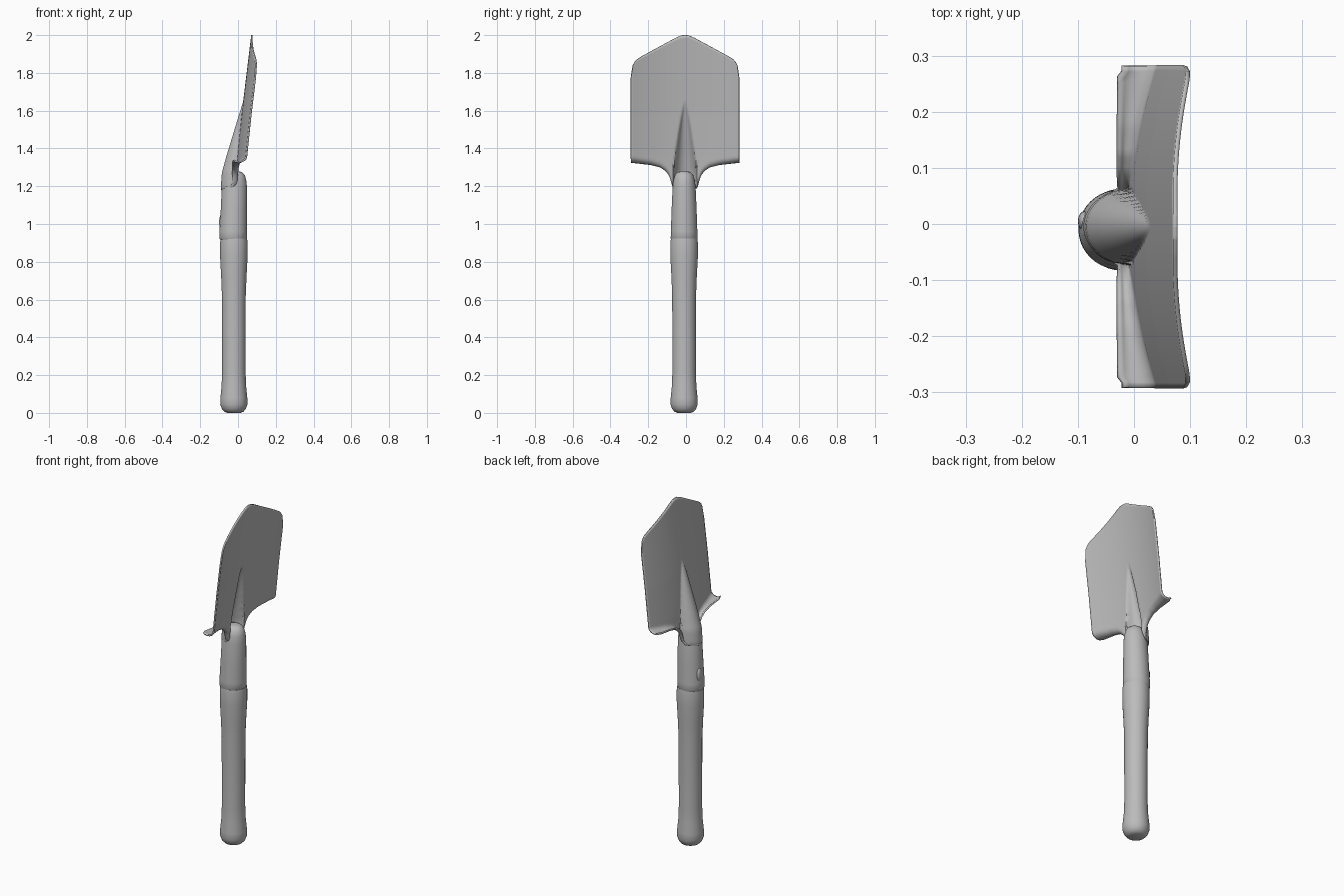
import bpy
import bmesh
import math

cube = bpy.data.objects.get("Cube")
if cube:
    bpy.data.objects.remove(cube, do_unlink=True)

grey = bpy.data.materials.new("plain grey")
grey.use_nodes = True
grey.diffuse_color = (0.5, 0.5, 0.5, 1)
grey.node_tree.nodes["Principled BSDF"].inputs["Base Color"].default_value = grey.diffuse_color

AXIS_Y = -0.01


def interp(points, v):
    """Piecewise linear lookup."""
    for (a, fa), (b, fb) in zip(points, points[1:]):
        if v <= b:
            return fa + (fb - fa) * max(0, v - a) / (b - a)
    return points[-1][1]


def finish(name, bm, angle=50):
    bmesh.ops.recalc_face_normals(bm, faces=bm.faces)
    mesh = bpy.data.meshes.new(name)
    bm.to_mesh(mesh)
    bm.free()
    mesh.materials.append(grey)
    obj = bpy.data.objects.new(name, mesh)
    bpy.context.collection.objects.link(obj)
    bpy.ops.object.select_all(action='DESELECT')
    obj.select_set(True)
    bpy.context.view_layer.objects.active = obj
    bpy.ops.object.shade_smooth_by_angle(angle=math.radians(angle))
    return obj


def loft(name, rings, sides=40):
    """Closed body through ellipses given as (z, centre x, x radius, y radius)."""
    bm = bmesh.new()
    loops = []
    for z, cx, rx, ry in rings:
        loops.append([bm.verts.new((cx + rx * math.cos(k * math.tau / sides),
                                    AXIS_Y + ry * math.sin(k * math.tau / sides), z))
                      for k in range(sides)])
    for a, b in zip(loops, loops[1:]):
        for k in range(sides):
            n = (k + 1) % sides
            bm.faces.new((a[k], a[n], b[n], b[k]))
    bm.faces.new(loops[0])
    bm.faces.new(loops[-1])
    return finish(name, bm)


# Handle with a swollen butt and shoulder
handle_profile = [(0, .035), (.006, .05), (.02, .063), (.045, .072), (.08, .071), (.14, .065),
                  (.22, .062), (.62, .063), (.72, .067), (.83, .073), (.9, .073), (.922, .07)]
loft("handle", [(z, -.022, r, r) for z, r in handle_profile])

# Metal socket closing in a rounded top
loft("socket", [(.918, -.026, .069, .068), (.924, -.026, .073, .071), (.96, -.025, .073, .07),
                (1.08, -.022, .069, .066), (1.19, -.019, .067, .061), (1.23, -.018, .062, .057),
                (1.26, -.017, .053, .048), (1.275, -.017, .038, .034), (1.28, -.017, .015, .015)])

# Small fixing bump on the back of the socket
bm = bmesh.new()
bmesh.ops.create_uvsphere(bm, u_segments=16, v_segments=10, radius=1)
for v in bm.verts:
    v.co = (v.co.x * .012 - .088, v.co.y * .018 + .005, v.co.z * .04 + 1.01)
finish("socket_bump", bm)

# Blade: one dished sheet with a tapering pressed groove and a folded foot rest
HALF, COLS, ROWS = .287, 80, 48
top_edge = [(0, 2), (.02, 1.998), (.05, 1.985), (.23, 1.887), (.26, 1.867),
            (.275, 1.845), (.283, 1.82), (.287, 1.77)]
low_edge = [(0, 1.18), (.062, 1.19), (.07, 1.225), (.082, 1.26), (.1, 1.283),
            (.13, 1.303), (.18, 1.316), (.287, 1.328)]
spine = [(1.2, -.012), (1.36, 0), (1.58, .023), (2, .074)]


def sheet_x(y, z):
    x = interp(spine, z) + .045 * (y / HALF) ** 2
    k = min(1.1, (1.645 - z) / .34)
    if k > 0:
        r = .004 + .056 * k ** .8
        x -= .068 * k * math.sqrt(max(0, 1 - (y / r) ** 2))
    return x


bm = bmesh.new()
columns = []
for i in range(COLS + 1):
    s = 2 * i / COLS - 1
    y = math.copysign(HALF * abs(s) ** 1.4, s)
    low, top = interp(low_edge, abs(y)), interp(top_edge, abs(y))
    fold_z = low + .028
    column = []
    # foot rest from its outer lip inwards
    root = sheet_x(y, fold_z)
    lip = min(root, -.028)
    if HALF - abs(y) < .01:
        lip = min(root, -.02)
    for f, lift in ((1, .01), (.85, .003), (.65, 0), (.4, .002), (.18, .009), (.05, .018)):
        column.append(bm.verts.new((root + (lip - root) * f, y + AXIS_Y / 2, low + lift)))
    # main face up to the point
    for j in range(ROWS + 1):
        z = fold_z + (top - fold_z) * j / ROWS
        column.append(bm.verts.new((sheet_x(y, z), y + AXIS_Y / 2, z)))
    columns.append(column)
for a, b in zip(columns, columns[1:]):
    for j in range(len(a) - 1):
        bm.faces.new((a[j], b[j], b[j + 1], a[j + 1]))
blade = finish("blade", bm, 60)
thick = blade.modifiers.new("thickness", 'SOLIDIFY')
thick.thickness = .008
thick.offset = 0
